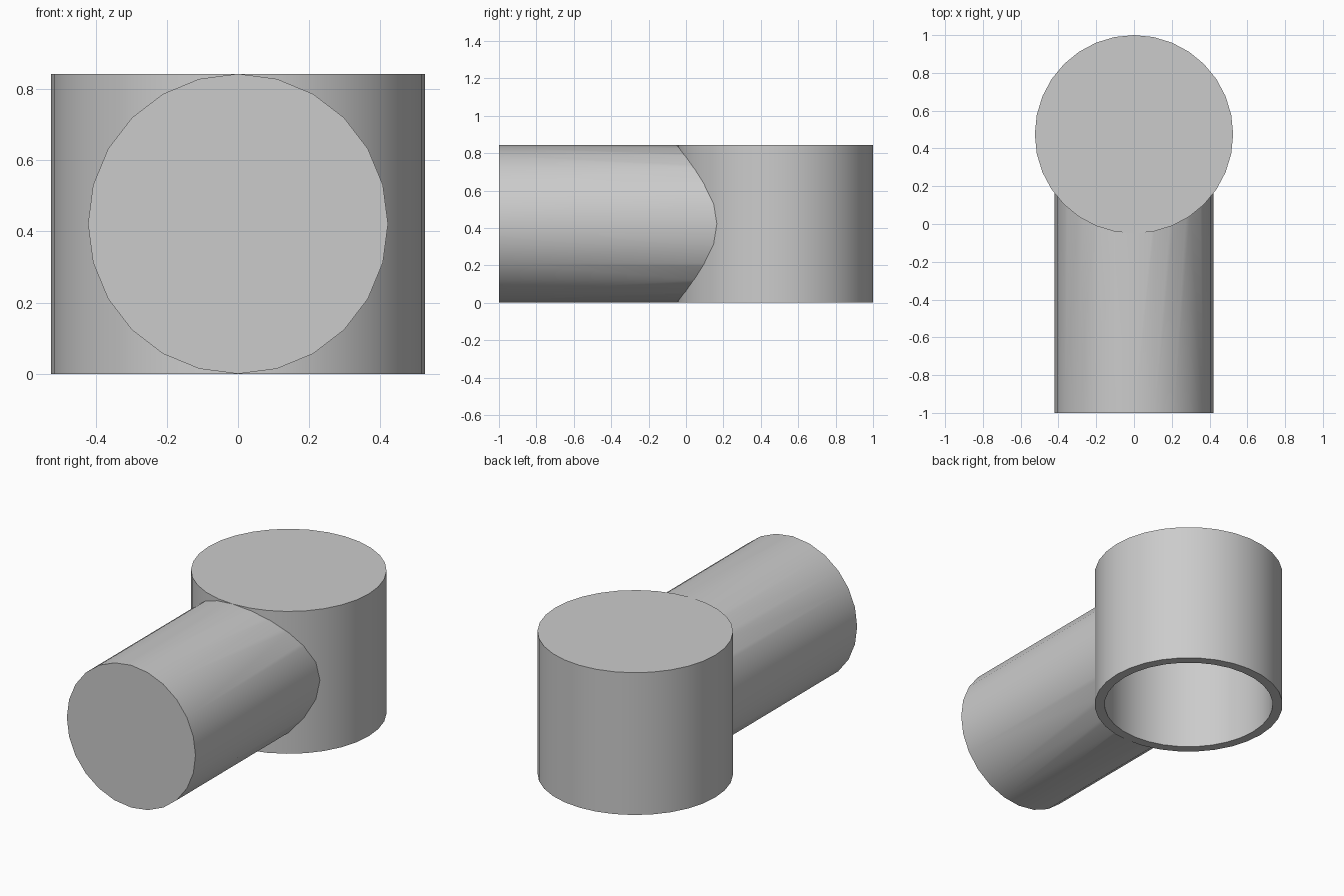
import bpy
import bmesh
import math
from mathutils import Matrix

if "Cube" in bpy.data.objects:
    bpy.data.objects.remove(bpy.data.objects["Cube"], do_unlink=True)

HEIGHT = 0.843
SOCKET_RADIUS = 0.525
SOCKET_Y = 1 - SOCKET_RADIUS
ARM_RADIUS = HEIGHT / 2
WALL = 0.055

grey = bpy.data.materials.new("light_grey")
grey.use_nodes = True
grey.diffuse_color = (0.6, 0.6, 0.6, 1)
grey.node_tree.nodes["Principled BSDF"].inputs["Base Color"].default_value = (0.6, 0.6, 0.6, 1)


def cylinder(name, radius, depth, sides, matrix, hollow=False):
    """Capped cylinder; hollow opens it downwards, leaving a wall and a lid."""
    bm = bmesh.new()
    bmesh.ops.create_cone(bm, cap_ends=True, segments=sides, radius1=radius,
                          radius2=radius, depth=depth)
    if hollow:
        bottom = min(bm.faces, key=lambda f: f.calc_center_median().z)
        bmesh.ops.inset_individual(bm, faces=[bottom], thickness=WALL)
        pushed = bmesh.ops.extrude_discrete_faces(bm, faces=[bottom])["faces"]
        lift = depth - WALL
        bmesh.ops.translate(bm, vec=(0, 0, lift), verts=pushed[0].verts)
    bm.transform(matrix)
    bmesh.ops.recalc_face_normals(bm, faces=bm.faces)
    mesh = bpy.data.meshes.new(name)
    bm.to_mesh(mesh)
    bm.free()
    mesh.materials.append(grey)
    obj = bpy.data.objects.new(name, mesh)
    bpy.context.collection.objects.link(obj)
    return obj


def activate(obj):
    bpy.ops.object.select_all(action="DESELECT")
    obj.select_set(True)
    bpy.context.view_layer.objects.active = obj


upright = Matrix.Translation((0, SOCKET_Y, HEIGHT / 2))

# Upright socket, open at the bottom
socket = cylinder("socket", SOCKET_RADIUS, HEIGHT, 32, upright, hollow=True)

# Horizontal arm reaching forward from the socket
arm_length = 1 + SOCKET_Y
lying = (Matrix.Translation((0, -1 + arm_length / 2, HEIGHT / 2))
         @ Matrix.Rotation(math.pi / 2, 4, "X"))
arm = cylinder("arm", ARM_RADIUS, arm_length, 24, lying)

# Trim the arm inside the socket wall so the bore stays clear
cutter = cylinder("arm_cutter", SOCKET_RADIUS - WALL / 2, HEIGHT * 2, 32, upright)
trim = arm.modifiers.new("trim", "BOOLEAN")
trim.operation = "DIFFERENCE"
trim.solver = "EXACT"
trim.object = cutter
activate(arm)
bpy.ops.object.modifier_apply(modifier=trim.name)
bpy.data.objects.remove(cutter, do_unlink=True)

# Round sides smooth, rims crisp
for part in (socket, arm):
    activate(part)
    bpy.ops.object.shade_smooth_by_angle(angle=math.radians(30))
